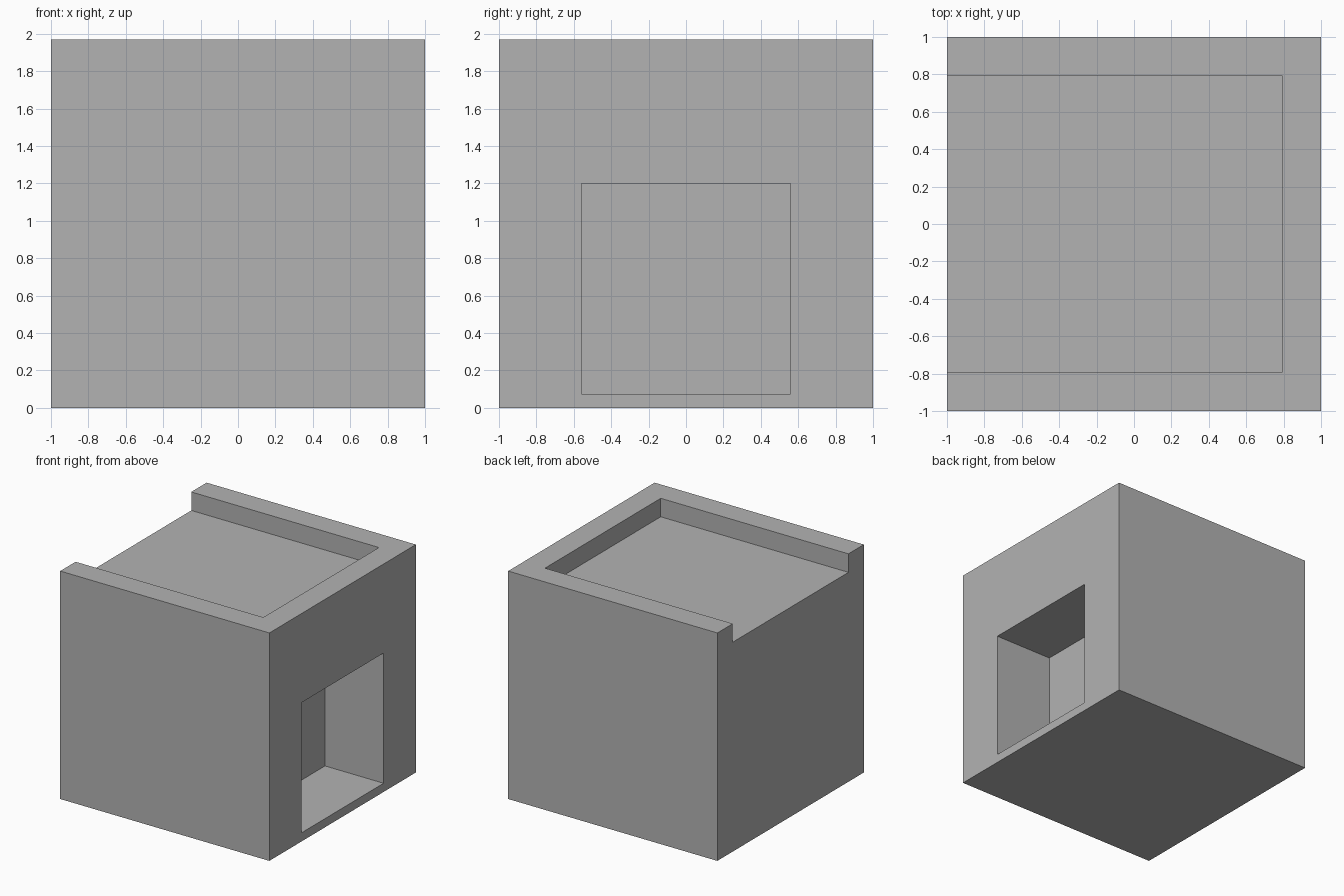
import bpy

default_cube = bpy.data.objects.get("Cube")
if default_cube:
    bpy.data.objects.remove(default_cube, do_unlink=True)

# Single grey material
grey = bpy.data.materials.new("plain_grey")
grey.use_nodes = True
colour = (0.45, 0.45, 0.45, 1)
grey.diffuse_color = colour
grey.node_tree.nodes["Principled BSDF"].inputs["Base Color"].default_value = colour


def box(name, low, high):
    """Axis-aligned box spanning two opposite corners."""
    bpy.ops.mesh.primitive_cube_add(size=1)
    obj = bpy.context.object
    obj.name = name
    obj.data.name = name
    for v in obj.data.vertices:
        v.co = [h if c > 0 else l for c, l, h in zip(v.co, low, high)]
    obj.data.materials.append(grey)
    return obj


def cut(target, low, high):
    """Carve a box-shaped pocket out of the target."""
    cutter = box("pocket_cutter", low, high)
    cutter.hide_render = True
    mod = target.modifiers.new("pocket", 'BOOLEAN')
    mod.operation = 'DIFFERENCE'
    mod.solver = 'EXACT'
    mod.object = cutter
    bpy.ops.object.select_all(action='DESELECT')
    bpy.context.view_layer.objects.active = target
    target.select_set(True)
    bpy.ops.object.modifier_apply(modifier=mod.name)
    bpy.data.objects.remove(cutter, do_unlink=True)


# Solid block body
body = box("block_body", (-1, -1, 0), (1, 1, 1.97))

# Shallow roof tray, open on the right side
cut(body, (-1.2, -0.79, 1.81), (0.795, 0.79, 2.2))

# Deep square alcove in the left side
cut(body, (0.44, -0.56, 0.075), (1.2, 0.56, 1.2))
